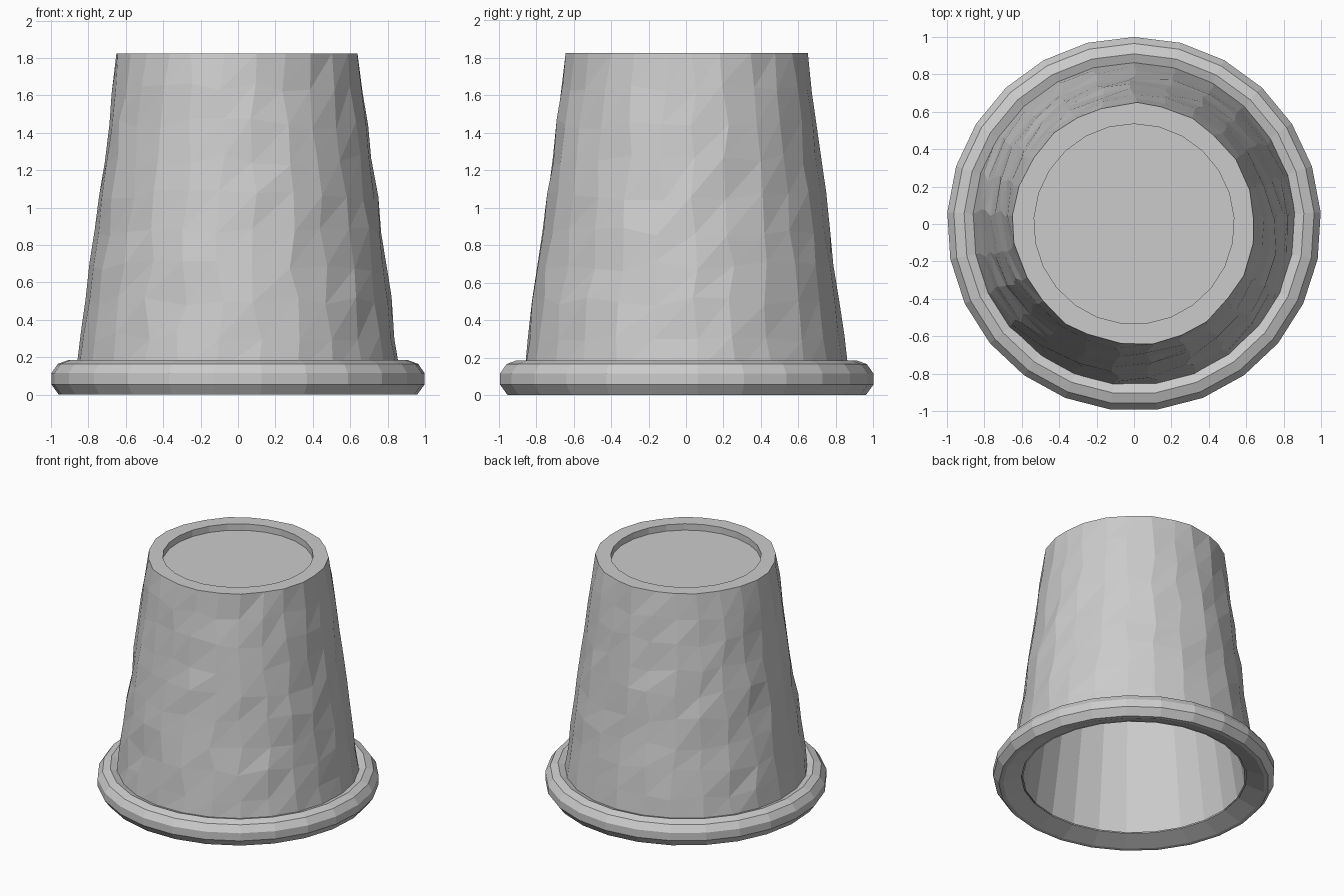
import bpy, bmesh, math, random

if "Cube" in bpy.data.objects:
    bpy.data.objects.remove(bpy.data.objects["Cube"])

random.seed(7)
SIDES = 25


def ring(bm, r, z, jitter=0.0, swing=0.0, dz=0.0, twist=0.0):
    """One loop of vertices, optionally hammered out of round."""
    loop = []
    for i in range(SIDES):
        a = math.pi / 2 + (i + twist) * math.tau / SIDES + random.uniform(-swing, swing)
        rr = r + random.uniform(-jitter, jitter)
        loop.append(bm.verts.new((rr * math.cos(a), rr * math.sin(a),
                                  z + random.uniform(-dz, dz))))
    return loop


def bridge(bm, lower, upper, split=False):
    for i in range(SIDES):
        j = (i + 1) % SIDES
        a, b, c, d = lower[i], lower[j], upper[j], upper[i]
        if split:
            bm.faces.new((a, b, c))
            bm.faces.new((a, c, d))
        else:
            bm.faces.new((a, b, c, d))


def finish(bm, name):
    bmesh.ops.recalc_face_normals(bm, faces=bm.faces)
    mesh = bpy.data.meshes.new(name)
    bm.to_mesh(mesh)
    bm.free()
    obj = bpy.data.objects.new(name, mesh)
    bpy.context.collection.objects.link(obj)
    return obj


# Rolled lip around the open end
bm = bmesh.new()
lip = [(0.93, 0.0), (0.96, 0.0), (1.0, 0.055), (1.0, 0.115), (0.965, 0.165),
       (0.91, 0.185), (0.855, 0.165), (0.80, 0.05)]
loops = [ring(bm, r, z) for r, z in lip]
for k in range(len(loops)):
    bridge(bm, loops[k - 1], loops[k])
finish(bm, "rolled_lip")

# Cup: smooth inside wall, hammered outside wall, recessed base
bm = bmesh.new()
base = ring(bm, 0.535, 1.775)
inner = ring(bm, 0.79, 0.05)
bridge(bm, inner, base)
bm.faces.new(base)

foot = ring(bm, 0.868, 0.12)
bridge(bm, inner, foot)
ROWS = 9
prev = foot
for k in range(1, ROWS + 1):
    t = k / ROWS
    last = k == ROWS
    row = ring(bm, 0.868 - 0.223 * t, 0.12 + 1.705 * t, 0.008,
               0.035, 0.0 if last else 0.03)
    bridge(bm, prev, row, split=True)
    prev = row

# Flat standing ring and the short step down to the base
edge = ring(bm, 0.535, 1.825)
bridge(bm, prev, edge)
bridge(bm, edge, base)
bm.normal_update()
finish(bm, "hammered_cup")
